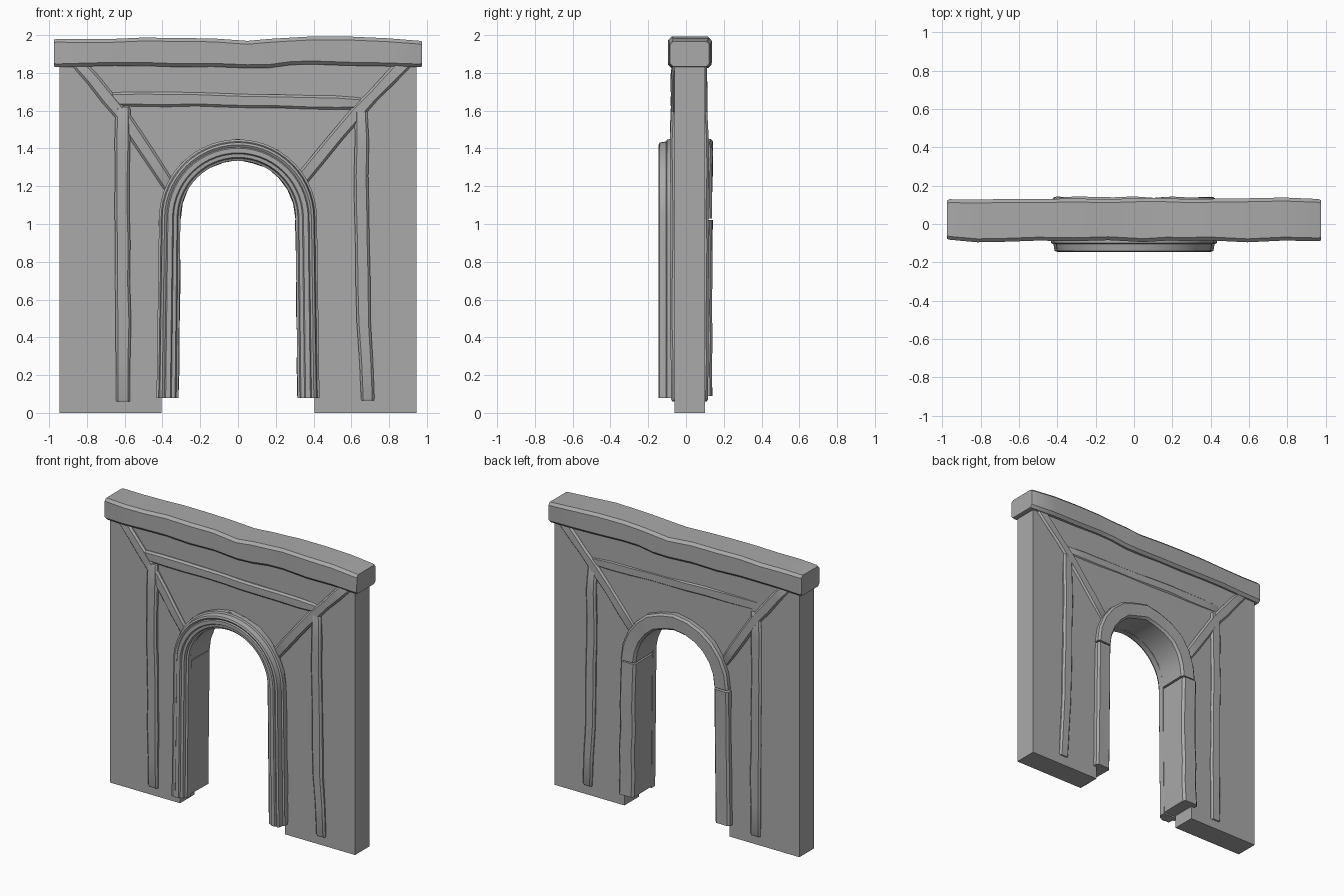
import bpy, bmesh, math, random
from mathutils import Vector

old = bpy.data.objects.get("Cube")
if old:
    bpy.data.objects.remove(old, do_unlink=True)

random.seed(7)
SPRING = 1.03   # height where the jambs turn into the arch
INNER = 0.305   # inner radius of the doorway

stone = bpy.data.materials.new("plain_grey")
stone.use_nodes = True
grey = (0.4, 0.4, 0.4, 1)
stone.diffuse_color = grey
stone.node_tree.nodes["Principled BSDF"].inputs["Base Color"].default_value = grey


def finish(name, bm, angle=35):
    bmesh.ops.recalc_face_normals(bm, faces=bm.faces)
    mesh = bpy.data.meshes.new(name)
    bm.to_mesh(mesh)
    bm.free()
    obj = bpy.data.objects.new(name, mesh)
    bpy.context.collection.objects.link(obj)
    mesh.materials.append(stone)
    if angle:
        bpy.ops.object.select_all(action='DESELECT')
        obj.select_set(True)
        bpy.context.view_layer.objects.active = obj
        bpy.ops.object.shade_smooth_by_angle(angle=math.radians(angle))
    return obj


def skin(name, rings, angle=35):
    """Join closed rings of points into a capped solid."""
    bm = bmesh.new()
    loops = [[bm.verts.new(p) for p in ring] for ring in rings]
    n = len(loops[0])
    for a, b in zip(loops, loops[1:]):
        for i in range(n):
            j = (i + 1) % n
            bm.faces.new((a[i], a[j], b[j], b[i]))
    bm.faces.new(loops[0])
    bm.faces.new(loops[-1])
    return finish(name, bm, angle)


def arch_point(t, d):
    """Point on the semicircle, t from 0 (left) to 1 (right)."""
    a = math.pi * (1 - t)
    return (INNER + d) * math.cos(a), SPRING + (INNER + d) * math.sin(a)


def jamb_point(side, z, d):
    splay = 1 + 0.035 * (1 - z / SPRING)
    return side * (INNER + d) * splay, z


def rough_beam(name, path, half, y0, y1, steps, rough, chamfer=0.012):
    """Hand-hewn timber following a path of (x, z) points."""
    pts = [Vector((x, 0, z)) for x, z in path]
    along = (pts[-1] - pts[0]).normalized()
    side = Vector((-along.z, 0, along.x))
    mid, deep = (y0 + y1) / 2, (y1 - y0) / 2
    c = chamfer
    shape = [(half, deep - c), (half - c, deep), (c - half, deep), (-half, deep - c),
             (-half, c - deep), (c - half, -deep), (half - c, -deep), (half, c - deep)]
    rings = []
    for k in range(steps + 1):
        f = k / steps * (len(pts) - 1)
        i = min(int(f), len(pts) - 2)
        centre = pts[i].lerp(pts[i + 1], f - i)
        end = k in (0, steps)
        wobble = [random.uniform(-rough, rough) for _ in range(4)]
        ring = []
        for u, v in shape:
            s = 0.9 if end else 1
            u = u * s + (wobble[0] if u > 0 else wobble[1])
            v = v * s + (wobble[2] if v > 0 else wobble[3])
            ring.append(centre + side * u + Vector((0, mid + v, 0)))
        if end:   # pull the cap in and round its rim
            sign = -1 if k == 0 else 1
            rim = [p - along * sign * 0.012 for p in ring]
            rim = [centre + (p - centre) * 1.06 for p in rim]
            rings += [ring, rim] if k == 0 else [rim, ring]
        else:
            rings.append(ring)
    return skin(name, rings, 30)


# Wall slab with an arched opening
cut = 0.1
outline = [(-0.945, 0), (-0.945, 1.9), (0.945, 1.9), (0.945, 0), (INNER + cut, 0)]
outline += [arch_point(1 - i / 24, cut) for i in range(25)]
outline.append((-INNER - cut, 0))
bm = bmesh.new()
front = bm.faces.new([bm.verts.new((x, -0.06, z)) for x, z in outline])
grown = bmesh.ops.extrude_face_region(bm, geom=[front])
bmesh.ops.translate(bm, vec=(0, 0.16, 0),
                    verts=[v for v in grown["geom"] if isinstance(v, bmesh.types.BMVert)])
finish("wall", bm, 0)

# Moulded frame on the front of the doorway
profile = [(0.0, -0.07), (0.0, -0.11), (0.012, -0.116), (0.018, -0.132), (0.036, -0.134),
           (0.042, -0.145), (0.066, -0.145), (0.072, -0.137), (0.084, -0.145),
           (0.096, -0.14), (0.102, -0.105), (0.113, -0.1), (0.113, -0.07)]
rings = [[(*jamb_point(-1, z, d), y) for d, y in profile] for z in (0.08, 0.5)]
rings += [[(*arch_point(i / 28, d), y) for d, y in profile] for i in range(29)]
rings += [[(*jamb_point(1, z, d), y) for d, y in profile] for z in (0.5, 0.08)]
skin("door_moulding", [[(x, y, z) for x, z, y in ring] for ring in rings], 28)

# Rough lining of the doorway: two jamb blocks and the arch block
lining = [(0.004, -0.09), (0.0, 0.122), (0.014, 0.138), (0.098, 0.14), (0.112, 0.128), (0.112, -0.09)]


def lining_ring(point, *args):
    dent = random.uniform(-0.004, 0.004)
    ring = []
    for d, y in lining:
        x, z = point(*args, d + dent)
        ring.append((x, y + dent * (y > 0), z))
    return ring


for word, s in (("left", 1), ("right", -1)):
    heights = [0.09 + i * (SPRING - 0.1) / 6 for i in range(7)]
    skin(word + "_jamb", [lining_ring(jamb_point, s, z) for z in heights], 30)
skin("arch_lining", [lining_ring(arch_point, i / 12) for i in range(13)], 30)

# Lintel across the top
rough_beam("top_beam", [(-0.975, 1.905), (-0.5, 1.912), (0.05, 1.9), (0.4, 1.918), (0.975, 1.902)],
           0.074, -0.09, 0.132, 12, 0.006, 0.018)

# Framing timbers showing on both faces
rough_beam("cross_beam", [(-0.67, 1.663), (0.0, 1.655), (0.66, 1.638)], 0.036, -0.078, 0.106, 9, 0.004)
rough_beam("right_post", [(-0.61, 1.62), (-0.612, 0.9), (-0.605, 0.06)], 0.039, -0.084, 0.116, 8, 0.004)
rough_beam("left_post", [(0.652, 1.61), (0.655, 0.9), (0.683, 0.065)], 0.037, -0.084, 0.12, 8, 0.004)
rough_beam("right_brace", [(-0.85, 1.86), (-0.61, 1.57), (-0.36, 1.2)], 0.036, -0.08, 0.112, 6, 0.003)
rough_beam("left_brace", [(0.89, 1.86), (0.63, 1.59), (0.33, 1.23)], 0.036, -0.08, 0.112, 6, 0.003)
